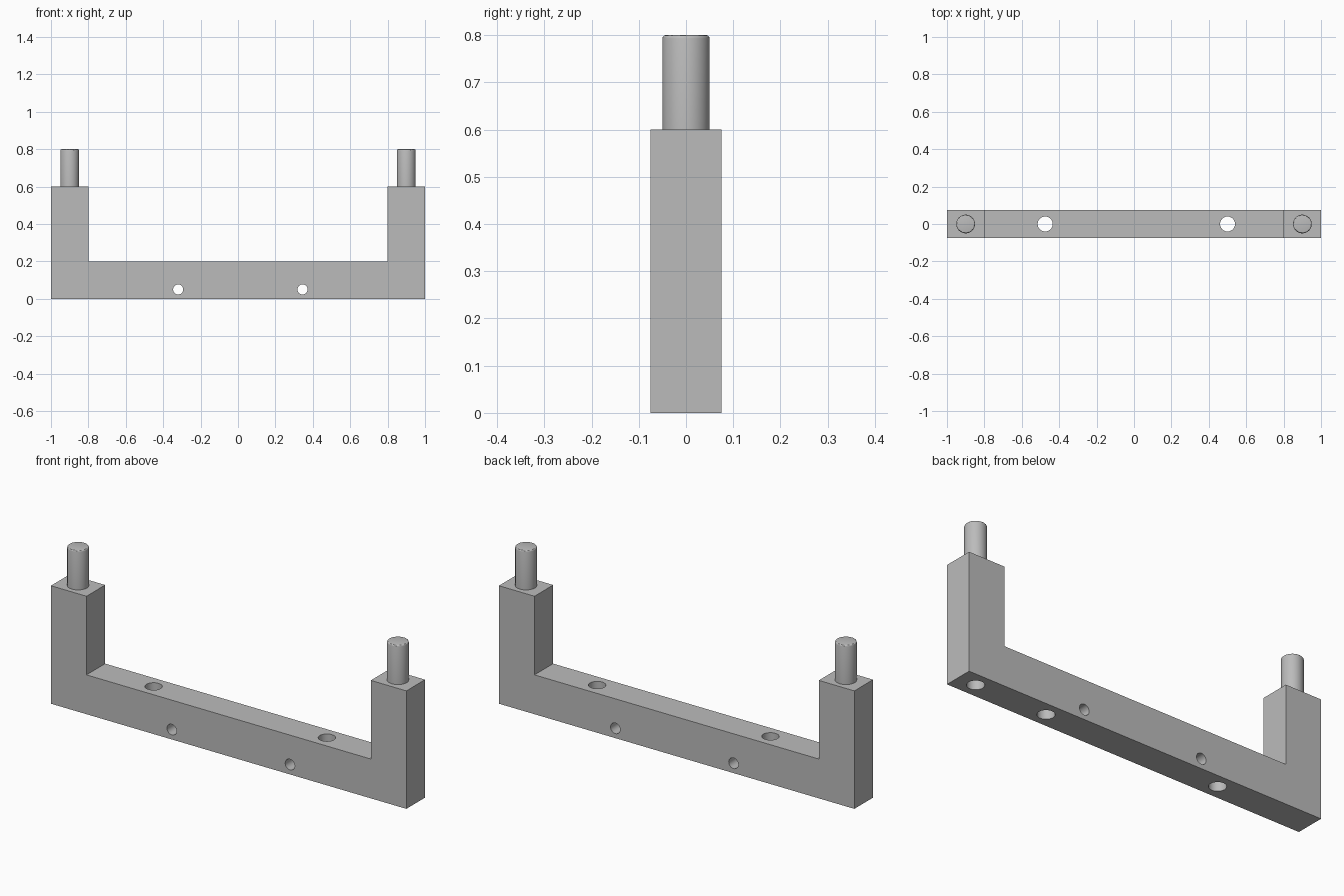
import bpy
import bmesh
from math import radians

if "Cube" in bpy.data.objects:
    bpy.data.objects.remove(bpy.data.objects["Cube"], do_unlink=True)

HALF_DEPTH = 0.075
ARM_TOP = 0.6

# One plain grey material
grey = bpy.data.materials.new("plain grey")
grey.use_nodes = True
colour = (0.5, 0.5, 0.5, 1)
grey.diffuse_color = colour
grey.node_tree.nodes["Principled BSDF"].inputs["Base Color"].default_value = colour


def add_object(name, bm):
    bmesh.ops.recalc_face_normals(bm, faces=bm.faces)
    mesh = bpy.data.meshes.new(name)
    bm.to_mesh(mesh)
    bm.free()
    mesh.materials.append(grey)
    obj = bpy.data.objects.new(name, mesh)
    bpy.context.collection.objects.link(obj)
    return obj


def cylinder(name, radius, length, location, tilt=0):
    bm = bmesh.new()
    bmesh.ops.create_cone(bm, cap_ends=True, segments=48, radius1=radius,
                          radius2=radius, depth=length)
    obj = add_object(name, bm)
    obj.location = location
    obj.rotation_euler.x = radians(tilt)
    return obj


def select_only(obj):
    bpy.ops.object.select_all(action='DESELECT')
    obj.select_set(True)
    bpy.context.view_layer.objects.active = obj


def smooth(obj):
    select_only(obj)
    bpy.ops.object.shade_smooth_by_angle(angle=radians(30))


# U-shaped bracket, extruded from its front outline
half = [(0.8, 0.2), (0.8, ARM_TOP), (1, ARM_TOP), (1, 0)]
outline = half + [(-x, z) for x, z in reversed(half)]
bm = bmesh.new()
front = bm.faces.new([bm.verts.new((x, -HALF_DEPTH, z)) for x, z in outline])
back = bmesh.ops.extrude_face_region(bm, geom=[front])["geom"]
bmesh.ops.translate(bm, vec=(0, 2 * HALF_DEPTH, 0),
                    verts=[v for v in back if isinstance(v, bmesh.types.BMVert)])
bracket = add_object("bracket", bm)

# Cutters: two vertical holes, two cross holes, one blind hole under the left arm
cutters = [cylinder("vertical_cutter", 0.04, 1, (x, 0, 0)) for x in (-0.475, 0.5)]
cutters += [cylinder("cross_cutter", 0.027, 1, (x, 0, 0.05), 90) for x in (-0.32, 0.345)]
cutters.append(cylinder("blind_cutter", 0.04, 0.4, (0.9, 0, 0)))

select_only(bracket)
for cutter in cutters:
    cutter.hide_render = True
    cut = bracket.modifiers.new("hole", 'BOOLEAN')
    cut.operation = 'DIFFERENCE'
    cut.solver = 'EXACT'
    cut.object = cutter
    bpy.ops.object.modifier_apply(modifier=cut.name)
for cutter in cutters:
    bpy.data.objects.remove(cutter, do_unlink=True)
smooth(bracket)

# Round pegs with softened top rims
for side, x in (("left", 0.9), ("right", -0.9)):
    peg = cylinder(side + "_peg", 0.05, 0.2, (x, 0, ARM_TOP + 0.1))
    bm = bmesh.new()
    bm.from_mesh(peg.data)
    rim = [e for e in bm.edges if all(v.co.z > 0 for v in e.verts)]
    bmesh.ops.bevel(bm, geom=rim, offset=0.007, segments=3, profile=0.5,
                    affect='EDGES')
    bm.to_mesh(peg.data)
    bm.free()
    smooth(peg)
